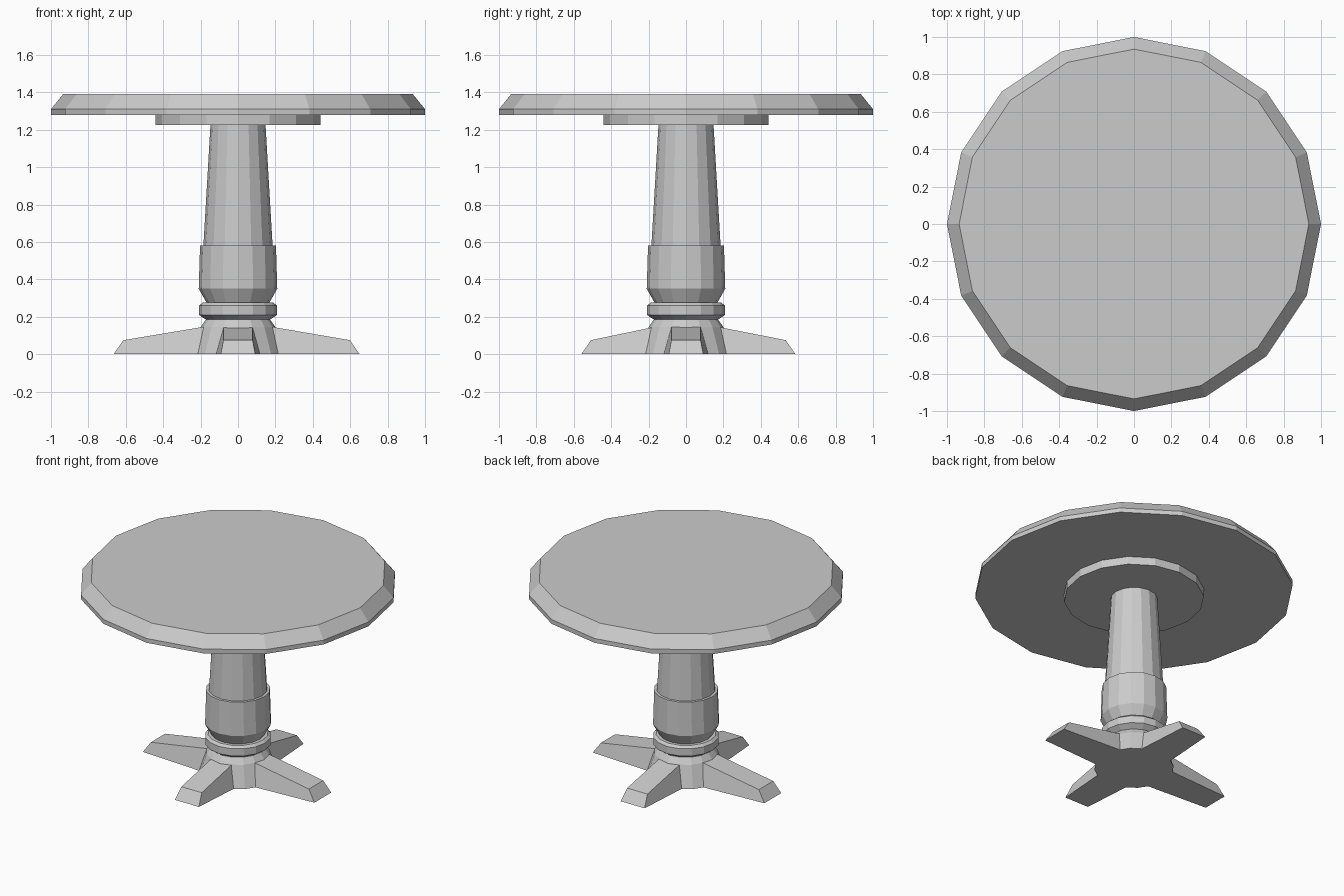
import bpy
import bmesh
from math import cos, sin, pi

cube = bpy.data.objects.get("Cube")
if cube:
    bpy.data.objects.remove(cube, do_unlink=True)

GREY = (0.6, 0.6, 0.6, 1.0)
mat = bpy.data.materials.new("plain grey")
mat.use_nodes = True
mat.diffuse_color = GREY
mat.node_tree.nodes["Principled BSDF"].inputs["Base Color"].default_value = GREY


def finish(name, bm):
    bmesh.ops.recalc_face_normals(bm, faces=bm.faces)
    mesh = bpy.data.meshes.new(name)
    bm.to_mesh(mesh)
    bm.free()
    mesh.materials.append(mat)
    obj = bpy.data.objects.new(name, mesh)
    bpy.context.collection.objects.link(obj)
    return obj


def turned(name, profile, sides=16):
    """Capped, faceted solid of revolution from (radius, height) points."""
    bm = bmesh.new()
    rings = [[bm.verts.new((r * cos(2 * pi * i / sides), r * sin(2 * pi * i / sides), z))
              for i in range(sides)] for r, z in profile]
    for low, high in zip(rings, rings[1:]):
        for i in range(sides):
            j = (i + 1) % sides
            bm.faces.new((low[i], low[j], high[j], high[i]))
    bm.faces.new(rings[0])
    bm.faces.new(rings[-1])
    return finish(name, bm)


def foot(name, angle, reach):
    """Sloping foot with a bevelled toe, widening towards the floor."""
    # distance from centre, height, half width
    sections = [((0.1, 0, 0.125), (0.1, 0.16, 0.078)),
                ((reach, 0, 0.092), (reach - 0.052, 0.075, 0.078))]
    bm = bmesh.new()
    rings = []
    for (xb, zb, wb), (xt, zt, wt) in sections:
        corners = [(xb, -wb, zb), (xb, wb, zb), (xt, wt, zt), (xt, -wt, zt)]
        rings.append([bm.verts.new((x * cos(angle) - y * sin(angle),
                                    x * sin(angle) + y * cos(angle), z))
                      for x, y, z in corners])
    a, b = rings
    for i in range(4):
        j = (i + 1) % 4
        bm.faces.new((a[i], a[j], b[j], b[i]))
    bm.faces.new(a)
    bm.faces.new(b)
    return finish(name, bm)


# Table top with bevelled rim, and the mounting plate below it
turned("table_top", [(1.0, 1.28), (1.0, 1.31), (0.935, 1.39)])
turned("mounting_plate", [(0.44, 1.225), (0.44, 1.28)])

# Turned pedestal
turned("column", [(0.185, 0.57), (0.185, 0.58), (0.147, 1.23)])
turned("column_sleeve", [(0.165, 0.27), (0.21, 0.35), (0.203, 0.58)])
turned("collar_ring", [(0.165, 0.18), (0.208, 0.21), (0.208, 0.26), (0.19, 0.275)])
turned("base_hub", [(0.25, 0), (0.2, 0.145), (0.168, 0.19)])

# Four feet, one to each side
for name, quarter, reach in (("left_foot", 0, 0.65), ("back_foot", 1, 0.585),
                             ("right_foot", 2, 0.665), ("front_foot", 3, 0.56)):
    foot(name, quarter * pi / 2, reach)
